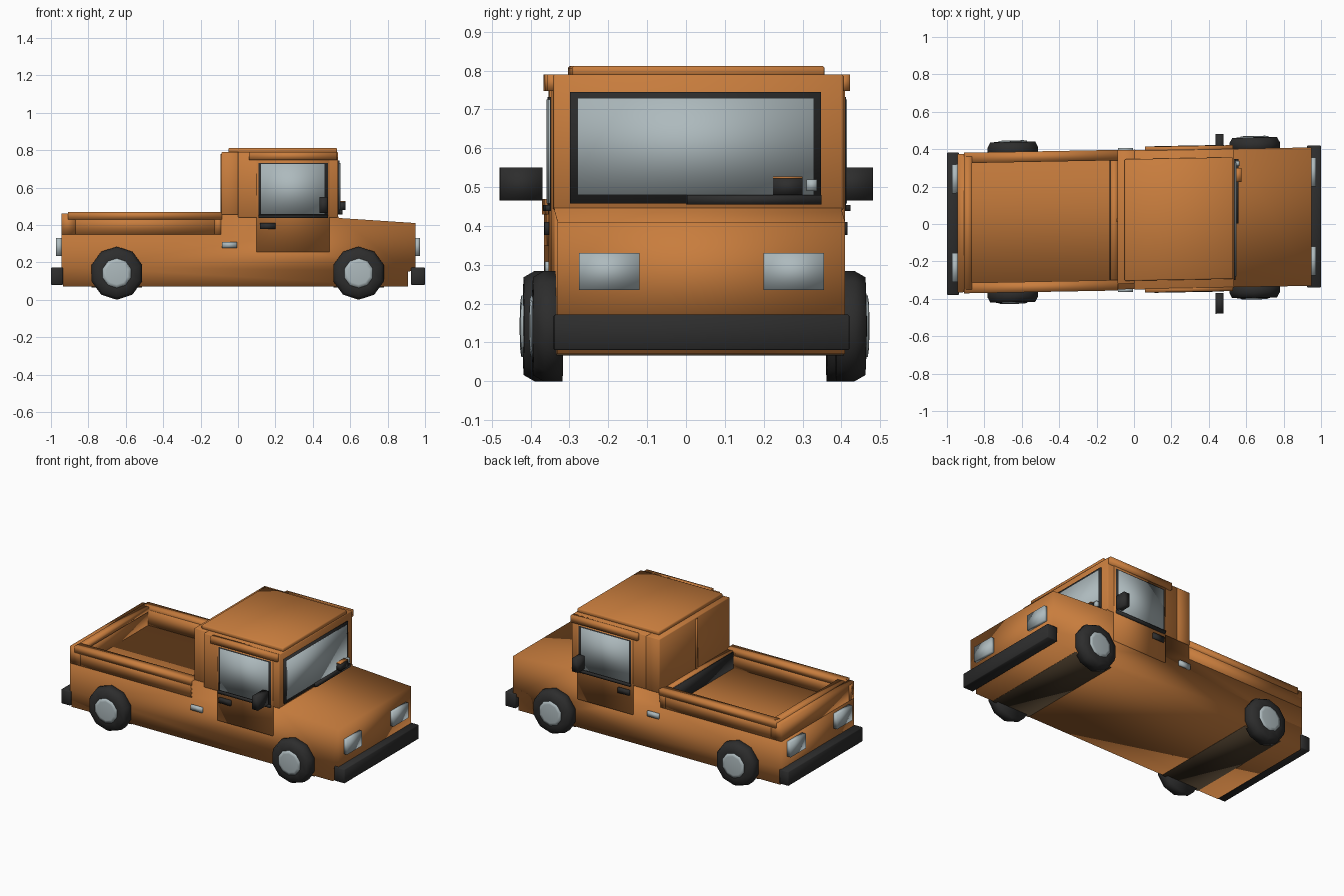
import bpy, bmesh, math

cube = bpy.data.objects.get("Cube")
if cube:
    bpy.data.objects.remove(cube, do_unlink=True)


def material(name, rgb):
    m = bpy.data.materials.new(name)
    m.use_nodes = True
    m.diffuse_color = (*rgb, 1)
    m.node_tree.nodes["Principled BSDF"].inputs["Base Color"].default_value = (*rgb, 1)
    return m


ORANGE = material("orange paint", (0.58, 0.205, 0.047))
DARK = material("dark trim", (0.026, 0.026, 0.026))
SILVER = material("pale glass and metal", (0.42, 0.49, 0.51))
BROWN = material("dark brown underside", (0.055, 0.036, 0.019))


def finish(name, bm, mat, bevel=0):
    """Turn a bmesh into a soft-shaded object, following the skewed centre line."""
    bmesh.ops.recalc_face_normals(bm, faces=bm.faces)
    if bevel:
        bmesh.ops.bevel(bm, geom=bm.edges[:], offset=bevel, segments=1, affect='EDGES')
    for v in bm.verts:
        v.co.y += 0.022 + 0.0185 * v.co.x
    for f in bm.faces:
        f.smooth = True
    mesh = bpy.data.meshes.new(name)
    bm.to_mesh(mesh)
    bm.free()
    mesh.materials.append(mat)
    ob = bpy.data.objects.new(name, mesh)
    bpy.context.collection.objects.link(ob)


def box(name, xs, ys, zs, mat, bevel=0):
    bm = bmesh.new()
    bmesh.ops.create_cube(bm, size=1)
    for v in bm.verts:
        for i, span in enumerate((xs, ys, zs)):
            v.co[i] = span[0] if v.co[i] < 0 else span[1]
    finish(name, bm, mat, bevel)


def side_box(name, s, xs, ys, zs, mat):
    """Box on one side; ys are distances from the centre line."""
    box(name, xs, sorted((s * ys[0], s * ys[1])), zs, mat)


def extrude_profile(name, pts, half, mat):
    """Extrude an xz outline across the width."""
    bm = bmesh.new()
    face = bm.faces.new([bm.verts.new((x, -half, z)) for x, z in pts])
    ext = bmesh.ops.extrude_face_region(bm, geom=[face])["geom"]
    for v in ext:
        if isinstance(v, bmesh.types.BMVert):
            v.co.y = half
    finish(name, bm, mat)


def lathe(name, s, cx, cz, profile, sides, mat):
    """Rings of (distance from centre line, radius) around a wheel axle."""
    bm = bmesh.new()
    rings = []
    for y, r in profile:
        angles = [math.tau * i / sides for i in range(sides)]
        rings.append([bm.verts.new((cx + r * math.sin(a), s * y, cz - r * math.cos(a)))
                      for a in angles])
    for a, b in zip(rings, rings[1:]):
        for i in range(sides):
            j = (i + 1) % sides
            bm.faces.new((a[i], a[j], b[j], b[i]))
    bm.faces.new(rings[0])
    bm.faces.new(rings[-1])
    finish(name, bm, mat)


WHEEL_X = (-0.648, 0.645)
WHEEL_Z = 0.142

# Lower body: bonnet, cab base and bed floor
outline = [
    (-0.935, 0.07), (0.91, 0.07), (0.91, 0.15), (0.95, 0.16), (0.95, 0.41), (0.54, 0.437),
    (0.53, 0.455), (-0.09, 0.455), (-0.09, 0.35), (-0.945, 0.35), (-0.945, 0.18)]
extrude_profile("lower_body", outline, 0.37, ORANGE)

# Dark bands under the axles
for cx, end in zip(WHEEL_X, ("rear", "front")):
    box(end + "_axle_band", (cx - 0.135, cx + 0.135), (-0.37, 0.37), (0.066, 0.072), BROWN)

# Open bed
box("tailgate", (-0.945, -0.87), (-0.37, 0.37), (0.35, 0.46), ORANGE)
box("bed_front_wall", (-0.125, -0.085), (-0.37, 0.37), (0.35, 0.46), ORANGE)
box("bed_front_panel", (-0.131, -0.125), (-0.32, 0.32), (0.35, 0.455), DARK)
box("tailgate_rail", (-0.91, -0.865), (-0.355, 0.355), (0.44, 0.47), ORANGE)

# Cab and roof; the rear part is set in on the right
box("cab", (0.0, 0.535), (-0.373, 0.373), (0.44, 0.79), ORANGE, 0.004)
box("cab_rear", (-0.088, 0.01), (-0.342, 0.375), (0.44, 0.789), ORANGE, 0.004)
box("roof_panel", (-0.05, 0.53), (-0.325, 0.325), (0.785, 0.812), ORANGE, 0.005)
box("cab_rear_seam", (-0.094, -0.085), (-0.01, 0.01), (0.46, 0.78), ORANGE)

# Windscreen with frame and wiper box
box("windscreen_frame", (0.53, 0.544), (-0.331, 0.316), (0.458, 0.745), DARK)
box("windscreen", (0.54, 0.548), (-0.312, 0.298), (0.48, 0.73), SILVER)
box("cowl_strip", (0.535, 0.56), (-0.03, 0.316), (0.455, 0.48), DARK)
box("wiper_box", (0.54, 0.575), (0.192, 0.267), (0.48, 0.522), DARK)
box("wiper_box_lid", (0.54, 0.575), (0.192, 0.267), (0.522, 0.527), ORANGE)
box("wiper_pivot", (0.54, 0.565), (0.278, 0.305), (0.49, 0.52), SILVER)

# Bumpers
box("front_bumper", (0.925, 1.0), (-0.38, 0.38), (0.08, 0.172), DARK, 0.004)
box("rear_bumper", (-1.0, -0.935), (-0.383, 0.378), (0.08, 0.172), DARK, 0.004)

for s, side in ((-1, "right"), (1, "left")):
    # Bed sides
    side_box(side + "_bed_wall", s, (-0.945, -0.085), (0.32, 0.37), (0.35, 0.45), ORANGE)
    side_box(side + "_bed_rail", s, (-0.91, -0.085), (0.32, 0.376), (0.43, 0.47), ORANGE)

    # Door and drip rail
    side_box(side + "_door", s, (0.1, 0.49), (0.36, 0.378), (0.255, 0.75), ORANGE)
    side_box(side + "_drip_rail", s, (0.06, 0.53), (0.36, 0.39), (0.747, 0.79), ORANGE)

    # Side window
    side_box(side + "_window_frame", s, (0.11, 0.48), (0.372, 0.381), (0.44, 0.732), DARK)
    side_box(side + "_window", s, (0.122, 0.462), (0.376, 0.384), (0.458, 0.725), SILVER)
    side_box(side + "_window_sill", s, (0.11, 0.48), (0.37, 0.392), (0.438, 0.454), DARK)

    # Mirror, set level on both sides, and handles
    mirror_ys = (0.37 - s * 0.03, 0.48 - s * 0.03)
    side_box(side + "_mirror", s, (0.437, 0.478), mirror_ys, (0.465, 0.55), DARK)
    side_box(side + "_door_handle", s, (0.118, 0.2), (0.372, 0.39), (0.377, 0.41), DARK)
    side_box(side + "_fuel_flap", s, (-0.085, -0.005), (0.365, 0.385), (0.277, 0.308), SILVER)

    # Lamps
    side_box(side + "_headlamp", s, (0.945, 0.972), (0.16, 0.315), (0.235, 0.33), SILVER)
    side_box(side + "_tail_lamp", s, (-0.972, -0.94), (0.16, 0.315), (0.235, 0.33), SILVER)

    # Wheels
    for cx, end in zip(WHEEL_X, ("rear", "front")):
        tyre = [(0.352, 0.142), (0.4, 0.142), (0.428, 0.126), (0.43, 0.08)]
        lathe(f"{side}_{end}_tyre", s, cx, WHEEL_Z, tyre, 10, DARK)
        hub = [(0.42, 0.08), (0.434, 0.079), (0.437, 0.06)]
        lathe(f"{side}_{end}_hub", s, cx, WHEEL_Z, hub, 10, SILVER)
